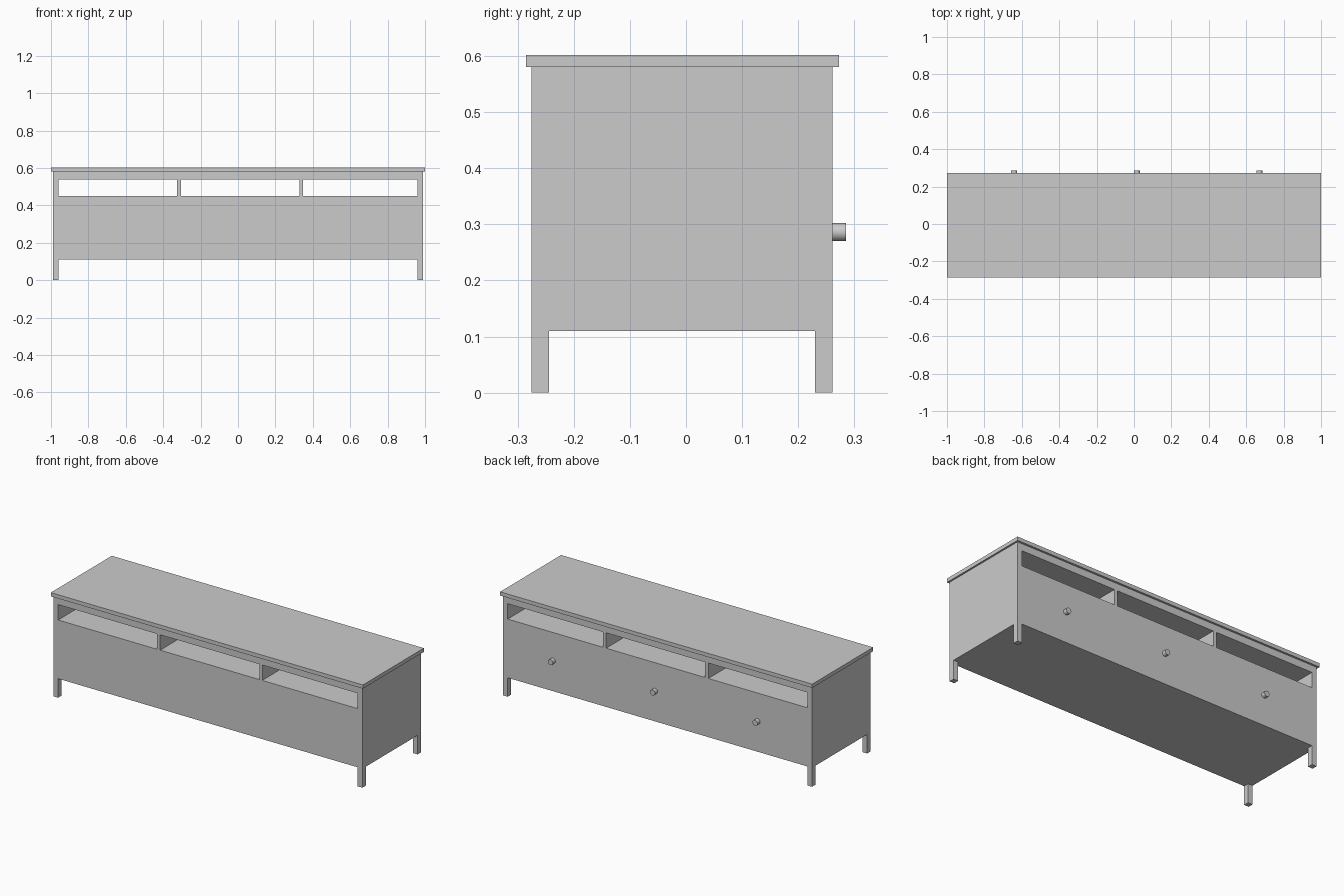
import bpy
import math

cube = bpy.data.objects.get("Cube")
if cube:
    bpy.data.objects.remove(cube, do_unlink=True)

# Single grey finish
grey = bpy.data.materials.new("plain_grey")
grey.use_nodes = True
colour = (0.6, 0.6, 0.6, 1)
grey.diffuse_color = colour
grey.node_tree.nodes["Principled BSDF"].inputs["Base Color"].default_value = colour


def box(name, x, y, z):
    """Box spanning the given (low, high) ranges."""
    bpy.ops.mesh.primitive_cube_add(size=1)
    ob = bpy.context.object
    ob.name = name
    for v in ob.data.vertices:
        v.co = [lo + (c + 0.5) * (hi - lo) for c, (lo, hi) in zip(v.co, (x, y, z))]
    ob.data.materials.append(grey)
    return ob


def cut(target, cutter):
    """Subtract the cutter from the target and discard the cutter."""
    cutter.hide_render = True
    mod = target.modifiers.new("cut", 'BOOLEAN')
    mod.operation = 'DIFFERENCE'
    mod.solver = 'EXACT'
    mod.object = cutter
    bpy.context.view_layer.objects.active = target
    bpy.ops.object.modifier_apply(modifier=mod.name)
    bpy.data.objects.remove(cutter, do_unlink=True)


SIDE, INNER = 0.99, 0.96
FRONT, BACK, LEG = -0.275, 0.261, 0.031
THROUGH = (-2, 2)

# Cabinet body, with the legs left standing by two crossing floor cuts
body = box("cabinet_body", (-SIDE, SIDE), (FRONT, BACK), (0, 0.58))
floor_gap = (-0.5, 0.11)
cut(body, box("leg_gap_long", (-INNER, INNER), THROUGH, floor_gap))
cut(body, box("leg_gap_short", THROUGH, (FRONT + LEG, BACK - LEG), floor_gap))

# Three open shelf bays running right through, separated by thin dividers
for bay in ((-INNER, -0.326), (-0.306, 0.329), (0.348, INNER)):
    cut(body, box("bay_cutter", bay, THROUGH, (0.45, 0.539)))

# Overhanging top board
box("top_board", (-1, 1), (-0.285, 0.273), (0.58, 0.602))

# Round knobs
for name, x in (("right_knob", -0.642), ("middle_knob", 0.015), ("left_knob", 0.67)):
    bpy.ops.mesh.primitive_cylinder_add(
        vertices=32, radius=0.016, depth=0.024,
        location=(x, BACK + 0.012, 0.286), rotation=(math.pi / 2, 0, 0))
    knob = bpy.context.object
    knob.name = name
    knob.data.materials.append(grey)
    bpy.ops.object.shade_smooth_by_angle(angle=math.radians(40))
